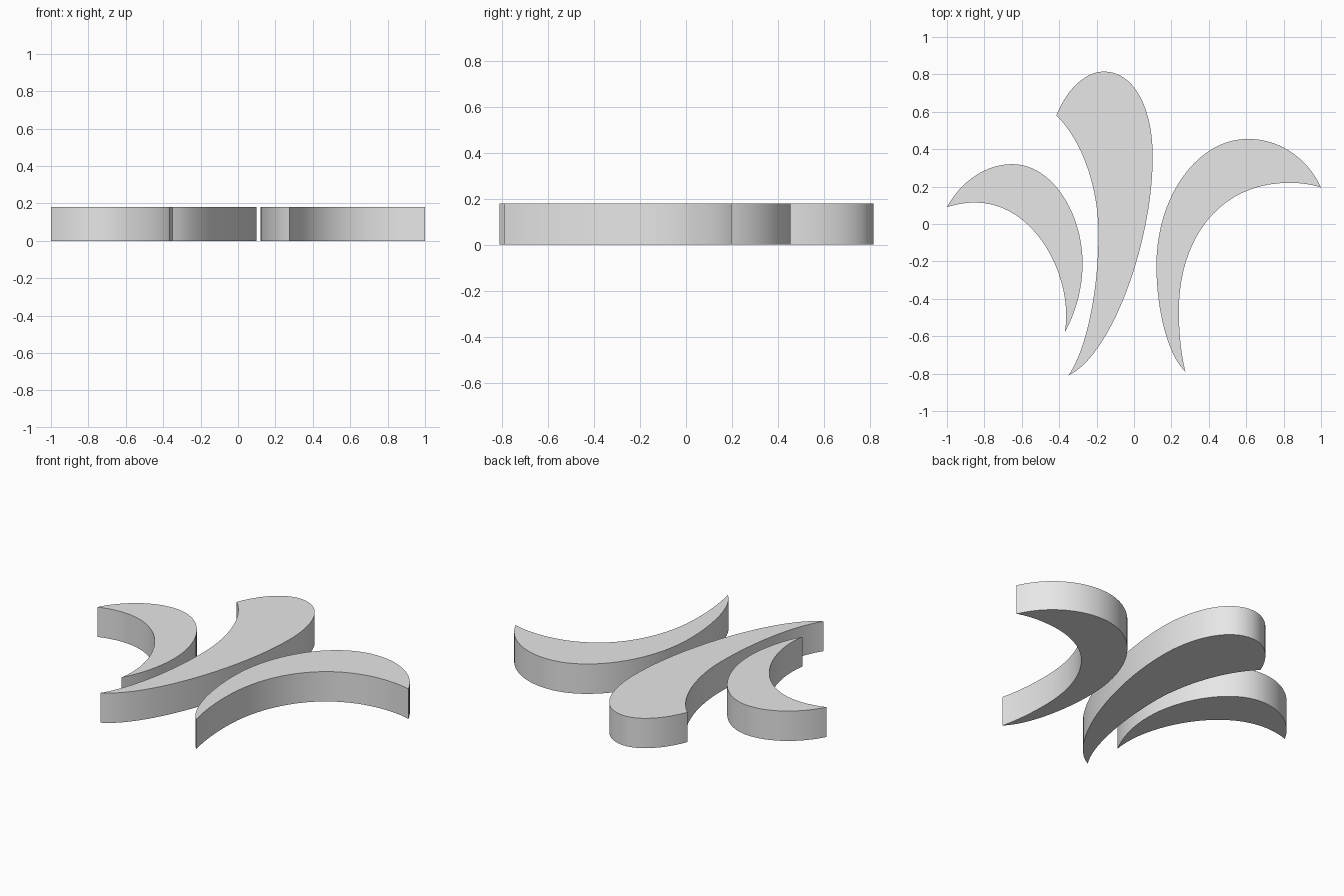
import bpy
import bmesh
import math
from mathutils import Vector
from mathutils.geometry import interpolate_bezier

cube = bpy.data.objects.get("Cube")
if cube:
    bpy.data.objects.remove(cube, do_unlink=True)

HEIGHT = 0.18
STEPS = 20

grey = bpy.data.materials.new("light_grey")
grey.use_nodes = True
grey.diffuse_color = (0.8, 0.8, 0.8, 1)
grey.node_tree.nodes["Principled BSDF"].inputs["Base Color"].default_value = grey.diffuse_color


def make_leaf(name, points):
    """Extrude a closed outline given as knot, handle, handle, knot, ..."""
    pts = [Vector((x, y, 0)) for x, y in points]
    pts.append(pts[0])
    outline = []
    for i in range(0, len(pts) - 1, 3):
        outline += interpolate_bezier(*pts[i:i + 4], STEPS + 1)[:-1]

    bm = bmesh.new()
    base = bm.faces.new([bm.verts.new(p) for p in outline])
    top = bmesh.ops.extrude_face_region(bm, geom=[base], use_keep_orig=True)["geom"]
    bmesh.ops.translate(bm, vec=(0, 0, HEIGHT),
                        verts=[v for v in top if isinstance(v, bmesh.types.BMVert)])
    bmesh.ops.recalc_face_normals(bm, faces=bm.faces)

    mesh = bpy.data.meshes.new(name)
    bm.to_mesh(mesh)
    bm.free()
    mesh.materials.append(grey)
    obj = bpy.data.objects.new(name, mesh)
    bpy.context.collection.objects.link(obj)
    bpy.ops.object.select_all(action="DESELECT")
    obj.select_set(True)
    bpy.context.view_layer.objects.active = obj
    bpy.ops.object.shade_smooth_by_angle(angle=math.radians(30))


# Short leaf curling to the right side
make_leaf("right_leaf", [
    (-1, .09), (-.93, .22), (-.8, .32),
    (-.65, .32), (-.44, .32), (-.275, .06),
    (-.275, -.21), (-.275, -.34), (-.31, -.47),
    (-.37, -.58), (-.32, -.3), (-.52, .115),
    (-.85, .115), (-.9, .115), (-.95, .105)])

# Tall central leaf with a rounded head
make_leaf("centre_leaf", [
    (-.415, .58), (-.36, .72), (-.26, .815),
    (-.16, .815), (0, .815), (.1, .62),
    (.1, .36), (.1, -.1), (-.12, -.7),
    (-.35, -.81), (-.25, -.66), (-.19, -.35),
    (-.19, -.05), (-.19, .18), (-.27, .44)])

# Long leaf curling to the left side
make_leaf("left_leaf", [
    (.275, -.79), (.18, -.7), (.12, -.46),
    (.12, -.22), (.12, .15), (.34, .455),
    (.61, .455), (.78, .455), (.93, .35),
    (1, .195), (.94, .215), (.88, .22),
    (.83, .22), (.44, .22), (.24, -.1),
    (.24, -.46), (.24, -.58), (.25, -.69)])
